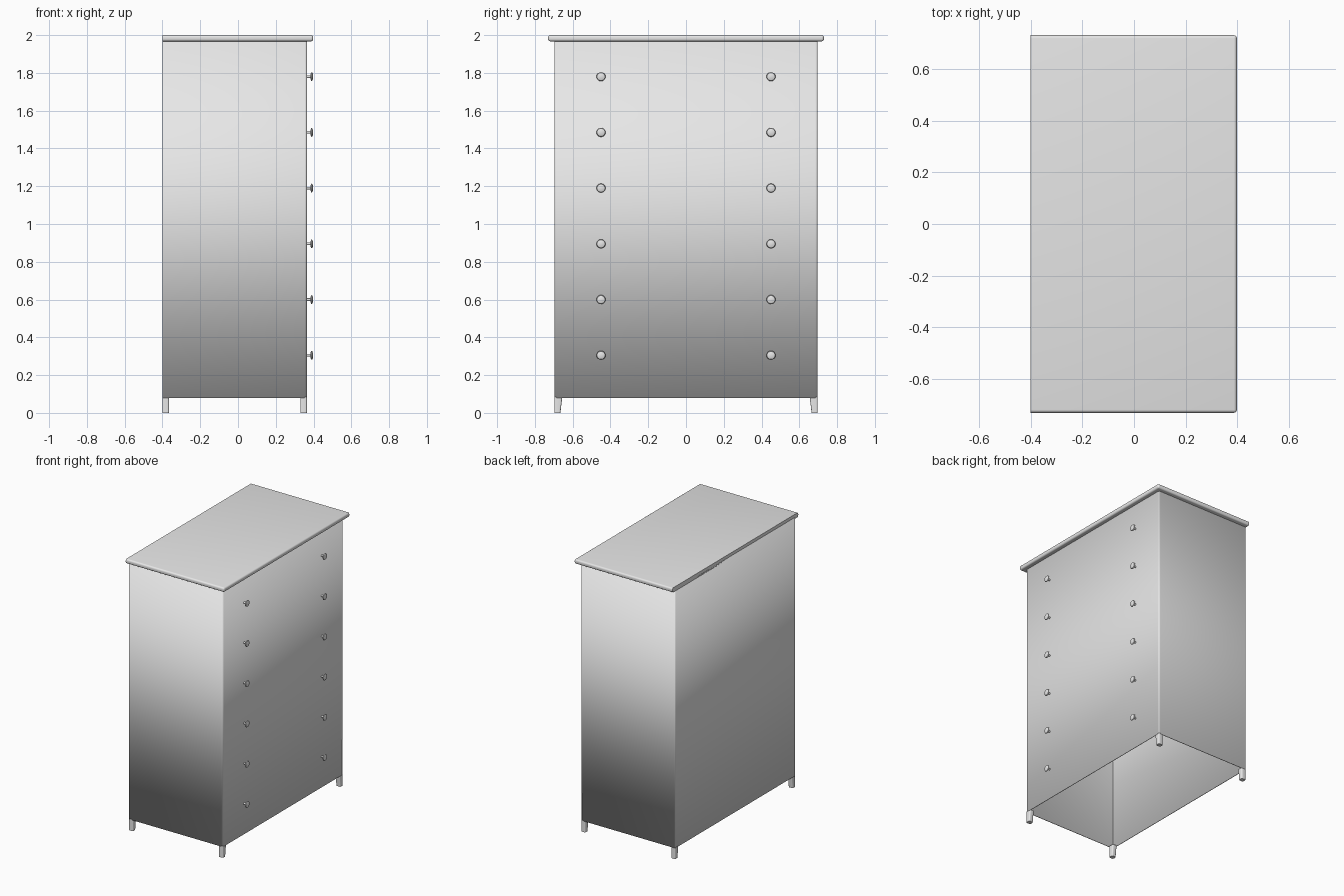
import bpy, bmesh, math
from mathutils import Matrix, Vector

if "Cube" in bpy.data.objects:
    bpy.data.objects.remove(bpy.data.objects["Cube"], do_unlink=True)

GREY = bpy.data.materials.new("plain grey")
GREY.use_nodes = True
GREY.diffuse_color = (0.8, 0.8, 0.8, 1)
GREY.node_tree.nodes["Principled BSDF"].inputs["Base Color"].default_value = (0.8, 0.8, 0.8, 1)

BACK, FRONT, SIDE = -0.40, 0.365, 0.697
FLOOR, TOP = 0.08, 1.967


def finish(name, bm):
    bmesh.ops.recalc_face_normals(bm, faces=bm.faces)
    mesh = bpy.data.meshes.new(name)
    bm.to_mesh(mesh)
    bm.free()
    mesh.materials.append(GREY)
    obj = bpy.data.objects.new(name, mesh)
    bpy.context.collection.objects.link(obj)
    bpy.ops.object.select_all(action='DESELECT')
    obj.select_set(True)
    bpy.context.view_layer.objects.active = obj
    bpy.ops.object.shade_smooth_by_angle(angle=math.radians(40))
    return obj


def box(lo, hi):
    bm = bmesh.new()
    lo, hi = Vector(lo), Vector(hi)
    size = hi - lo
    bmesh.ops.create_cube(bm, size=1, matrix=Matrix.Translation((lo + hi) / 2) @ Matrix.Diagonal((*size, 1)))
    return bm


def bevel(bm, edges, width):
    bmesh.ops.bevel(bm, geom=edges, offset=width, segments=4, profile=0.5, affect='EDGES')


def is_upright(edge):
    a, b = (v.co for v in edge.verts)
    return abs(a.z - b.z) > 0.01


# Thin hollow carcass, open underneath, with softened corners
bm = box((BACK, -SIDE, FLOOR), (FRONT, SIDE, TOP + 0.01))
bmesh.ops.delete(bm, geom=[f for f in bm.faces if abs(f.normal.z) > 0.5], context='FACES_ONLY')
bevel(bm, [e for e in bm.edges if is_upright(e) and e.verts[0].co.x > 0], 0.012)
bevel(bm, [e for e in bm.edges if is_upright(e) and e.verts[0].co.x < BACK + 0.001], 0.006)
carcass = finish("carcass", bm)
shell = carcass.modifiers.new("thickness", 'SOLIDIFY')
shell.thickness = 0.005
shell.offset = -1

# Top board, rounded on the front and ends, flat at the back
bm = box((BACK, -0.73, TOP), (0.398, 0.73, 2.0))
bevel(bm, [e for e in bm.edges if any(v.co.x > 0 for v in e.verts)], 0.012)
finish("top_board", bm)

# Short feet that taper on their inner side
for x0, x_name in ((BACK, "back"), (FRONT - 0.035, "front")):
    for s, s_name in ((-1, "right"), (1, "left")):
        bm = box((x0, min(s * SIDE, s * 0.655), 0), (x0 + 0.035, max(s * SIDE, s * 0.655), FLOOR + 0.005))
        for v in bm.verts:
            if v.co.z < 0.01 and abs(v.co.y) < 0.68:
                v.co.y += s * 0.01
        bevel(bm, [e for e in bm.edges if is_upright(e)], 0.008)
        finish(f"{x_name}_{s_name}_foot", bm)

# Lathed knobs in two columns
KNOB = ((0, 0.007), (0.018, 0.007), (0.021, 0.02), (0.024, 0.024), (0.029, 0.021), (0.032, 0.012), (0.033, 0))


def knob(name, y, z):
    bm = bmesh.new()
    points = [bm.verts.new((FRONT + d, y + r, z)) for d, r in KNOB]
    edges = [bm.edges.new(pair) for pair in zip(points, points[1:])]
    bmesh.ops.spin(bm, geom=points + edges, cent=(0, y, z), axis=(1, 0, 0),
                   angle=math.tau, steps=20, use_duplicate=False)
    bmesh.ops.remove_doubles(bm, verts=bm.verts, dist=0.0002)
    finish(name, bm)


for row in range(6):
    for s, s_name in ((-1, "right"), (1, "left")):
        knob(f"knob_{s_name}_{row + 1}", s * 0.45, 0.305 + row * 0.295)
